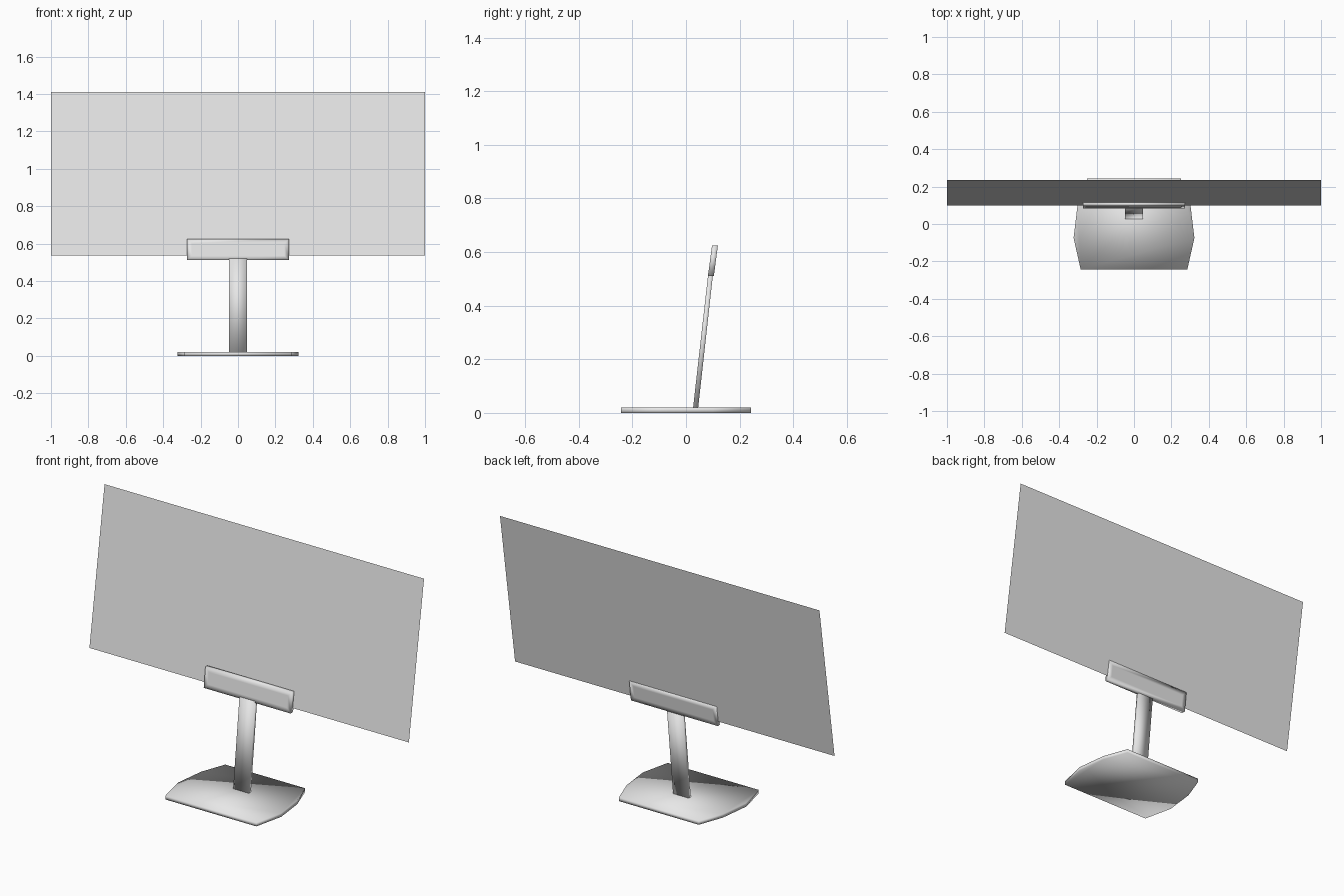
import bpy
import bmesh

cube = bpy.data.objects.get("Cube")
if cube:
    bpy.data.objects.remove(cube, do_unlink=True)

grey = bpy.data.materials.new("light grey")
grey.use_nodes = True
colour = (0.8, 0.8, 0.8, 1)
grey.diffuse_color = colour
grey.node_tree.nodes["Principled BSDF"].inputs["Base Color"].default_value = colour


def finish(name, bm, smooth=True):
    """Turn a bmesh into a named, shaded object."""
    for f in bm.faces:
        f.smooth = smooth
    mesh = bpy.data.meshes.new(name)
    bm.to_mesh(mesh)
    bm.free()
    mesh.materials.append(grey)
    obj = bpy.data.objects.new(name, mesh)
    bpy.context.collection.objects.link(obj)
    return obj


def loft(bottom, top):
    """Closed solid between two matching outlines."""
    bm = bmesh.new()
    low = [bm.verts.new(p) for p in bottom]
    high = [bm.verts.new(p) for p in top]
    bm.faces.new(low[::-1])
    bm.faces.new(high)
    n = len(low)
    for i in range(n):
        j = (i + 1) % n
        bm.faces.new((low[i], low[j], high[j], high[i]))
    bmesh.ops.recalc_face_normals(bm, faces=bm.faces)
    return bm


def rect(half_width, y0, y1, z):
    return [(-half_width, y0, z), (half_width, y0, z),
            (half_width, y1, z), (-half_width, y1, z)]


# Foot: thin plate with angled sides
side = [(0.285, -0.243), (0.323, -0.075), (0.302, 0.10), (0.25, 0.243)]
outline = side + [(-x, y) for x, y in reversed(side)]
finish("base", loft([(x, y, 0) for x, y in outline],
                    [(x, y, 0.021) for x, y in outline]))

# Leaning stem
finish("stem", loft(rect(0.049, 0.026, 0.045, 0.015),
                    rect(0.049, 0.083, 0.101, 0.52)))

# Bracket gripping the lower edge of the screen, softened broad faces
bracket = loft(rect(0.272, 0.082, 0.104, 0.511),
               rect(0.272, 0.097, 0.119, 0.625))
bracket.normal_update()
broad = [f for f in bracket.faces if abs(f.normal.y) > 0.8]
bmesh.ops.inset_individual(bracket, faces=broad, thickness=0.035)
finish("bracket", bracket)

# Flat, tilted screen
panel = bmesh.new()
corners = [(-1, 0.10, 0.535), (1, 0.10, 0.535), (1, 0.235, 1.41), (-1, 0.235, 1.41)]
panel.faces.new([panel.verts.new(p) for p in corners])
finish("screen", panel, smooth=False)
